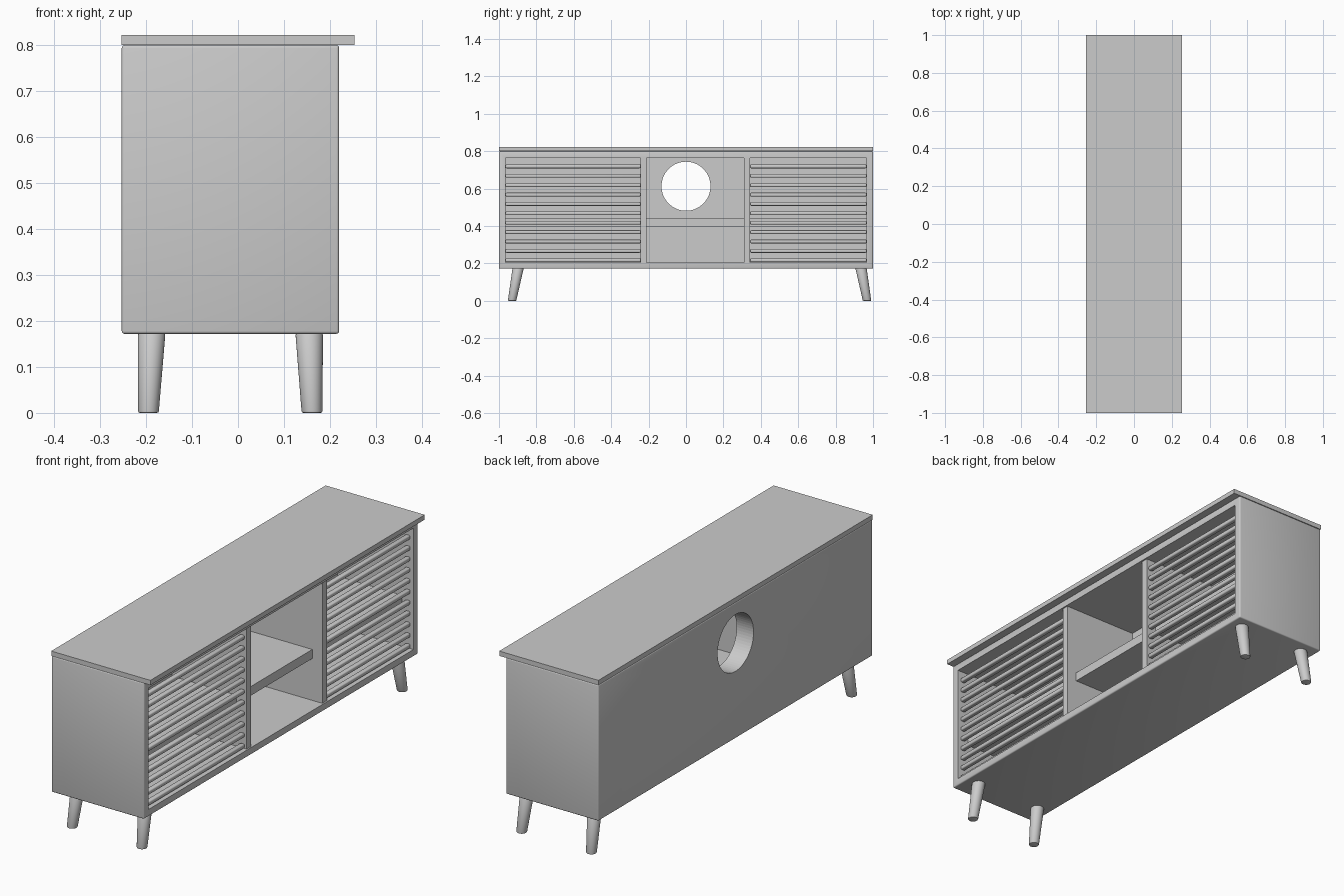
import bpy, math
from mathutils import Vector

if "Cube" in bpy.data.objects:
    bpy.data.objects.remove(bpy.data.objects["Cube"])


def box(name, x0, x1, y0, y1, z0, z1, bevel=0.0, segments=3):
    bpy.ops.mesh.primitive_cube_add(size=1, location=((x0 + x1) / 2, (y0 + y1) / 2, (z0 + z1) / 2))
    ob = bpy.context.object
    ob.name = name
    ob.scale = (x1 - x0, y1 - y0, z1 - z0)
    bpy.ops.object.transform_apply(location=False, rotation=False, scale=True)
    if bevel:
        add_bevel(ob, bevel, segments)
    return ob


def add_bevel(ob, width, segments):
    m = ob.modifiers.new("bevel", "BEVEL")
    m.width = width
    m.segments = segments
    m.limit_method = "ANGLE"
    m.angle_limit = math.radians(40)
    bpy.ops.object.modifier_apply(modifier=m.name)
    bpy.ops.object.shade_smooth_by_angle(angle=math.radians(35))


def cut(target, cutter):
    m = target.modifiers.new("cut", "BOOLEAN")
    m.operation = "DIFFERENCE"
    m.solver = "EXACT"
    m.object = cutter
    bpy.context.view_layer.objects.active = target
    bpy.ops.object.modifier_apply(modifier=m.name)
    bpy.data.objects.remove(cutter, do_unlink=True)


BACK = -0.167      # inner face of the thick back panel
FLOOR, CEIL = 0.205, 0.765

# Cabinet shell, open towards +x, with a round cable hole in the back
body = box("cabinet_body", -0.253, 0.22, -1, 1, 0.172, 0.80, 0.006)
cut(body, box("cavity_cutter", BACK, 0.3, -0.965, 0.965, FLOOR, CEIL))
bpy.ops.mesh.primitive_cylinder_add(vertices=64, radius=0.131, depth=0.3,
                                    location=(-0.21, 0, 0.613), rotation=(0, math.pi / 2, 0))
cut(body, bpy.context.object)

# Top board overhanging the open side
box("top_board", -0.253, 0.253, -1, 1, 0.80, 0.822)

# Dividers
box("left_divider", BACK, 0.213, -0.242, -0.21, FLOOR, CEIL)
box("right_divider", BACK, 0.213, 0.31, 0.343, FLOOR, CEIL)

# One shelf and, in the side bays, a row of rounded slats
bays = {"left": (-0.965, -0.242), "middle": (-0.21, 0.31), "right": (0.343, 0.965)}
for side, (y0, y1) in bays.items():
    box(side + "_shelf", BACK, 0.162, y0, y1, 0.398, 0.44)
    if side != "middle":
        for i in range(11):
            z = 0.217 + 0.0502 * i
            box(f"{side}_slat_{i + 1}", 0.182, 0.205, y0, y1, z - 0.01, z + 0.01, 0.006, 3)

# Tapered splayed legs
for sx, top_x, bot_x in (("back", -0.188, -0.195), ("front", 0.155, 0.161)):
    for sy, s in (("left", -1), ("right", 1)):
        top = Vector((top_x, 0.019 + s * 0.917, 0.173))
        bot = Vector((bot_x, 0.019 + s * 0.949, 0))
        bpy.ops.mesh.primitive_cone_add(vertices=32, radius1=0.0225, radius2=0.03, depth=0.173)
        leg = bpy.context.object
        leg.name = f"{sx}_{sy}_leg"
        # Shear so both ends stay level
        for v in leg.data.vertices:
            t = v.co.z / 0.173 + 0.5
            c = bot.lerp(top, t)
            v.co = (v.co.x + c.x, v.co.y + c.y, c.z)
        add_bevel(leg, 0.004, 2)
